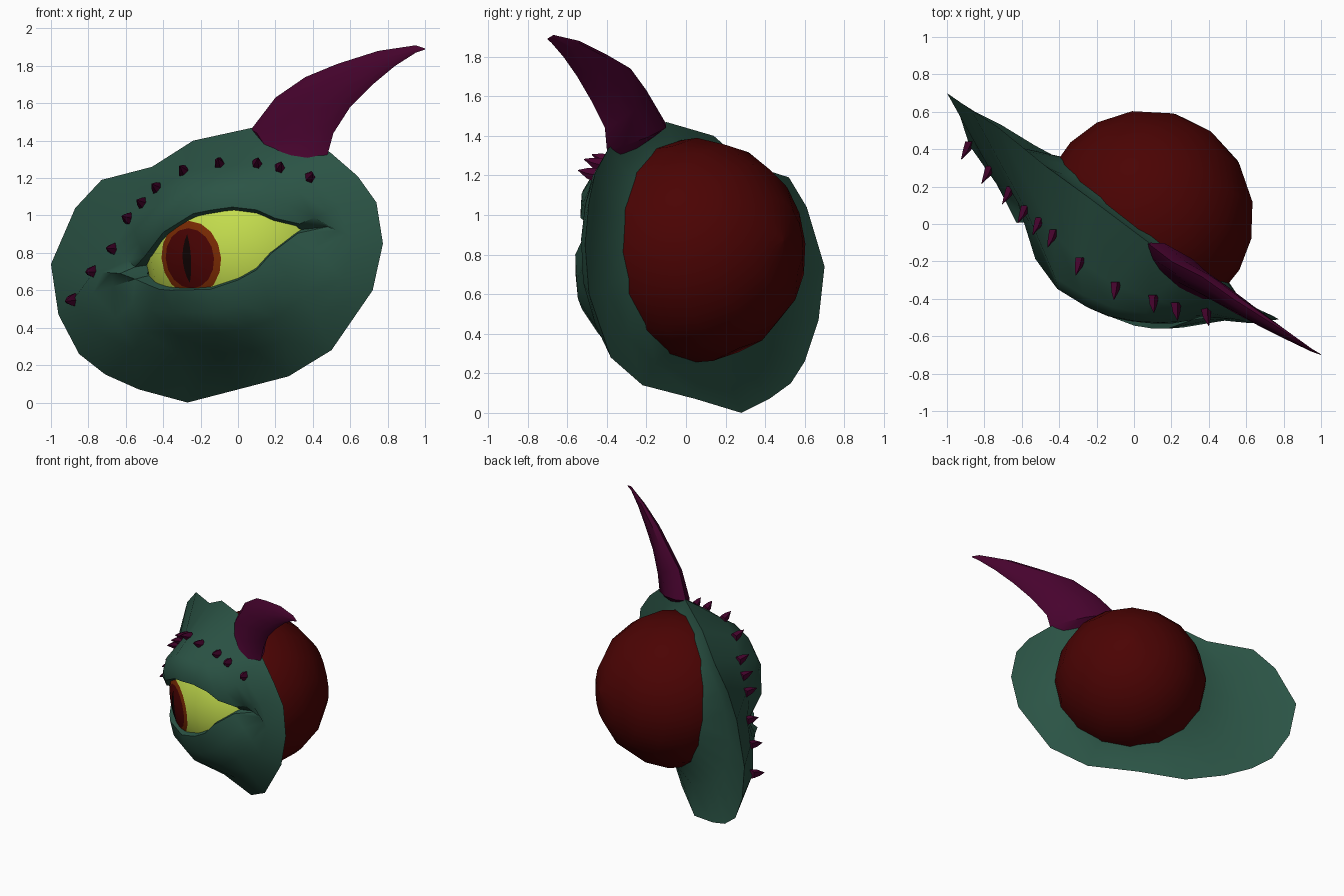
import bpy, bmesh, math
from mathutils import Vector as V

if "Cube" in bpy.data.objects:
    bpy.data.objects.remove(bpy.data.objects["Cube"])


def material(name, rgb):
    m = bpy.data.materials.new(name)
    m.diffuse_color = (*rgb, 1)
    m.use_nodes = True
    m.node_tree.nodes["Principled BSDF"].inputs["Base Color"].default_value = m.diffuse_color
    return m


GREEN = material("green hide", (0.024, 0.088, 0.060))
PURPLE = material("purple horn", (0.063, 0.001, 0.027))
RED = material("dark red", (0.070, 0.001, 0.001))
YELLOW = material("yellow eye", (0.55, 0.72, 0.075))
ORANGE = material("orange iris", (0.20, 0.024, 0.001))
BLACK = material("black pupil", (0.005, 0.001, 0.001))

# Eyeball frame: centre, looking direction, sideways and up axes
C, R = V((0.07, 0.04, 0.82)), 0.57
N = V((-0.6, -0.797, -0.09)).normalized()
U = N.cross(V((0, 0, 1))).normalized()
W = U.cross(N)


def finish(name, bm, mats, angle=35):
    bmesh.ops.recalc_face_normals(bm, faces=bm.faces)
    me = bpy.data.meshes.new(name)
    bm.to_mesh(me)
    bm.free()
    ob = bpy.data.objects.new(name, me)
    bpy.context.collection.objects.link(ob)
    for m in mats:
        me.materials.append(m)
    bpy.ops.object.select_all(action='DESELECT')
    bpy.context.view_layer.objects.active = ob
    ob.select_set(True)
    bpy.ops.object.shade_smooth_by_angle(angle=math.radians(angle))
    return ob


def loft(bm, rings, mats=None, wrap=False, caps=False):
    """Join rings of equal point count with quads; mats gives a slot per band."""
    rows = [[bm.verts.new(p) for p in r] for r in rings]
    n = len(rows[0])
    pairs = list(zip(rows, rows[1:])) + ([(rows[-1], rows[0])] if wrap else [])
    for k, (a, b) in enumerate(pairs):
        for i in range(n):
            j = (i + 1) % n
            f = bm.faces.new((a[i], a[j], b[j], b[i]))
            f.material_index = mats[k] if mats else 0
    if caps:
        bm.faces.new(rows[0])
        bm.faces.new(rows[-1])


# Eyeball: lathed about the looking direction, coloured by band
def on_eye(polar, around, r=R):
    return C + r * (N * math.cos(polar)
                    + (U * math.cos(around) + W * math.sin(around)) * math.sin(polar))


degs = [0.5, 8, 16.5, 20.5, 34, 50, 66, 80, 97, 115, 135, 157, 179.5]
slots = [0, 0, 1, 2, 2, 2, 2] + [0] * 5
bm = bmesh.new()
loft(bm, [[on_eye(math.radians(d), math.tau * i / 16) for i in range(16)]
          for d in degs], slots, caps=True)
finish("eyeball", bm, [RED, ORANGE, YELLOW])

# Pupil: a thin slit lying on the iris
bm = bmesh.new()
pairs = []
for k in range(9):
    t = -0.97 + 1.94 * k / 8
    w = 0.028 * (1 - t * t)
    pairs.append([bm.verts.new(C + (N * R + W * 0.135 * t + U * s * w).normalized() * (R + 0.004))
                  for s in (-1, 1)])
for a, b in zip(pairs, pairs[1:]):
    bm.faces.new((a[0], a[1], b[1], b[0]))
finish("pupil", bm, [BLACK])

# Eyelid mask: rings run from the eye opening over the ridge to the rim
opening_xz = [
    (.48, .94), (.33, .955), (.2, .985), (.1, 1.03), (-.03, 1.045),
    (-.14, 1.03), (-.24, 1.01), (-.4, .91), (-.5, .78), (-.55, .725),
    (-.63, .69), (-.55, .66), (-.47, .625), (-.42, .605), (-.36, .60),
    (-.15, .605), (0, .655), (.1, .71), (.18, .80), (.32, .905)]
ridge = [V(p) for p in [
    (.62, -.53, .88), (.55, -.51, 1.05), (.38, -.47, 1.2), (.22, -.44, 1.25),
    (.1, -.40, 1.27), (-.1, -.33, 1.27), (-.29, -.2, 1.23), (-.43, -.05, 1.14),
    (-.58, .08, .98), (-.66, .18, .82), (-.77, .29, .70), (-.88, .42, .55),
    (-.74, .32, .37), (-.55, .16, .28), (-.32, .02, .25), (-.1, -.15, .26),
    (.08, -.29, .28), (.25, -.38, .33), (.42, -.46, .45), (.56, -.52, .66)]]
rim = [V(p) for p in [
    (.775, -.51, .85), (.74, -.49, 1.07), (.64, -.46, 1.21), (.49, -.39, 1.34),
    (.27, -.24, 1.41), (.08, -.1, 1.47), (-.24, .14, 1.40), (-.46, .3, 1.26),
    (-.73, .52, 1.19), (-.87, .61, 1.04), (-1, .7, .74), (-.96, .67, .47),
    (-.85, .6, .26), (-.71, .53, .15), (-.53, .42, .07), (-.27, .28, 0),
    (0, .05, .07), (.27, -.22, .14), (.5, -.38, .28), (.72, -.49, .6)]]


def dome_y(x, z, r):
    d2 = (x - C.x) ** 2 + (z - C.z) ** 2
    return C.y - math.sqrt(max(0.001, r * r - d2))


def bulge(t, r):
    """Ring between opening and ridge, swollen over the eyeball."""
    ring = []
    for a, b in zip(opening, ridge):
        p = a.lerp(b, t)
        y = dome_y(p.x, p.z, r)
        if y < -0.15:
            p.y = min(p.y, y)
        ring.append(p)
    return ring


opening = [V((x, dome_y(x, z, 0.61), z)) for x, z in opening_xz]
opening[0].y -= 0.05
inner = [C + (p - C).normalized() * 0.54 for p in opening]
for i, x, z in ((0, .34, .925), (10, -.49, .675)):      # eye corners
    inner[i] = V((x, dome_y(x, z, 0.575), z))
back, hollow = [], []
for p in rim:
    d = p - C
    q = C + (d - N * d.dot(N)).normalized() * 0.55
    back.append(q + N * 0.02)
    hollow.append(p.lerp(q, 0.6) + N * 0.14 * (p - q).length)
bm = bmesh.new()
loft(bm, [inner, opening, bulge(0.35, 0.64), bulge(0.68, 0.64), ridge, rim,
          hollow, back], wrap=True)
finish("eyelid_mask", bm, [GREEN], 40)

# Horn: flattened section swept between its upper and lower edges
upper = [(.12, -.19, 1.39), (.07, -.1, 1.46), (.2, -.2, 1.63), (.36, -.28, 1.74),
         (.53, -.4, 1.81), (.75, -.54, 1.88), (.95, -.67, 1.91), (1, -.697, 1.893)]
lower = [(.43, -.40, 1.28), (.48, -.4, 1.33), (.51, -.41, 1.44), (.6, -.48, 1.58),
         (.72, -.55, 1.7), (.84, -.62, 1.8), (.95, -.68, 1.87), (1, -.70, 1.887)]
side = V((-0.56, -0.83, 0))
rings = []
for a, b in zip(map(V, upper), map(V, lower)):
    mid, half = (a + b) / 2, (a - b) / 2
    rings.append([mid + half * math.cos(t) + side * half.length * 0.28 * math.sin(t)
                  for t in (math.tau * i / 8 for i in range(8))])
bm = bmesh.new()
loft(bm, rings, caps=True)
finish("horn", bm, [PURPLE])

# Brow thorns: small bent spikes along the ridge
spots = ridge[2:12] + [ridge[7].lerp(ridge[8], 0.5)]
for k, p in enumerate(spots):
    out = V((p.x + 0.1, 0, p.z - 0.75)).normalized()
    rings = []
    for d, r in ((-0.02, 0.038), (0.03, 0.028), (0.075, 0.002)):
        c = p + V((-0.1, -1, 0)) * d + out * max(d, 0) * 0.5
        rings.append([c + V((math.cos(t) * r * 0.8, 0, math.sin(t) * r))
                      for t in (math.tau * i / 5 for i in range(5))])
    bm = bmesh.new()
    loft(bm, rings, caps=True)
    finish(f"brow_thorn_{k + 1}", bm, [PURPLE])
